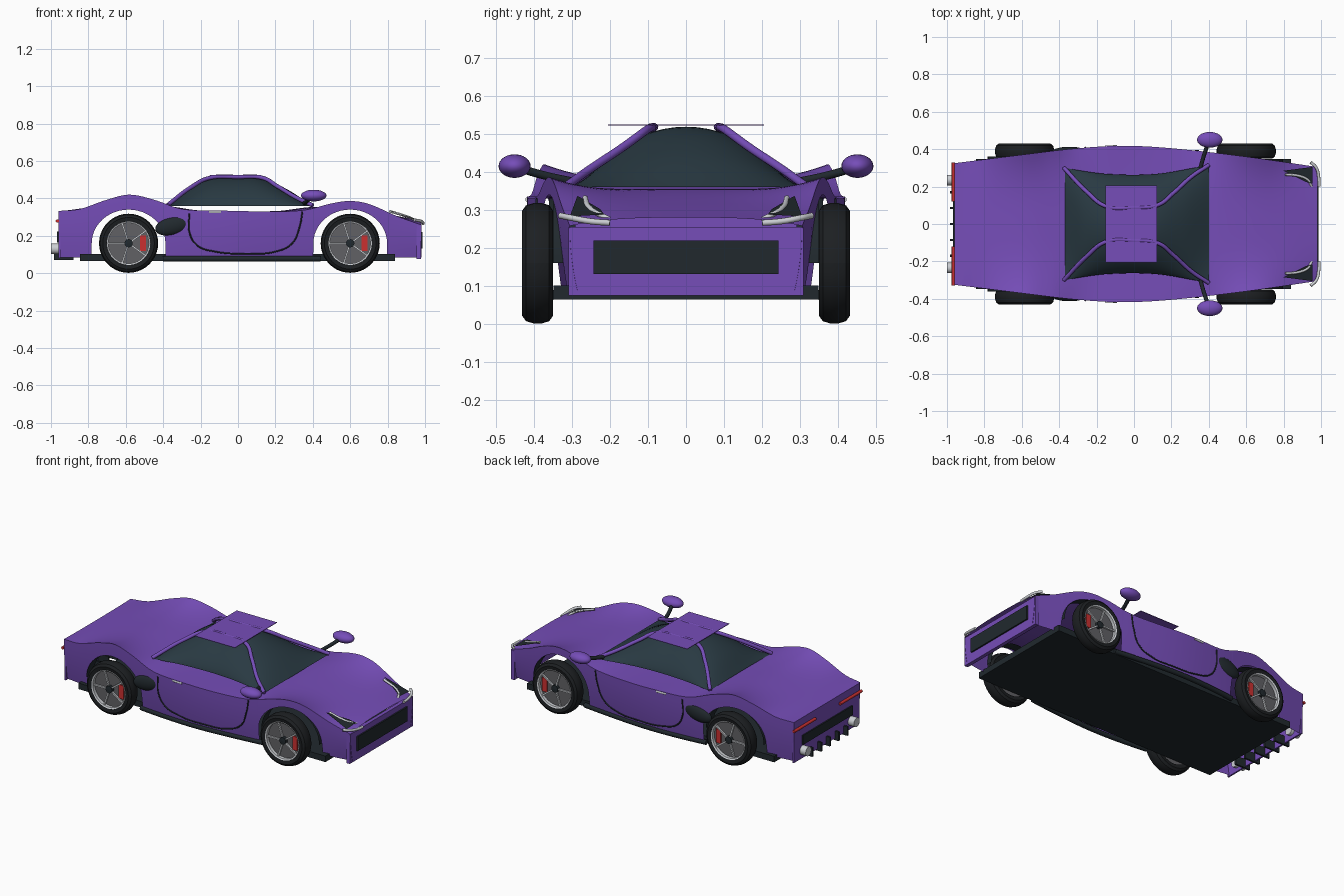
import bpy, bmesh, math
from mathutils import Matrix, Vector

if "Cube" in bpy.data.objects:
    bpy.data.objects.remove(bpy.data.objects["Cube"])

def mat(name, c):
    m = bpy.data.materials.new(name)
    m.diffuse_color = (*c, 1)
    m.use_nodes = True
    m.node_tree.nodes["Principled BSDF"].inputs["Base Color"].default_value = m.diffuse_color
    return m

PURPLE = mat("purple_paint", (0.18, 0.075, 0.48))
DARK = mat("dark_trim", (0.015, 0.022, 0.027))
GLASS = mat("tinted_glass", (0.022, 0.042, 0.055))
TIRE = mat("rubber", (0.012, 0.014, 0.016))
RIM = mat("rim_grey", (0.12, 0.12, 0.13))
SILVER = mat("silver", (0.6, 0.62, 0.65))
RED = mat("red", (0.6, 0.03, 0.03))

def finish(bm, name, m, smooth=True, angle=35):
    bmesh.ops.recalc_face_normals(bm, faces=bm.faces)
    me = bpy.data.meshes.new(name)
    bm.to_mesh(me)
    bm.free()
    ob = bpy.data.objects.new(name, me)
    bpy.context.collection.objects.link(ob)
    me.materials.append(m)
    if smooth:
        bpy.ops.object.select_all(action='DESELECT')
        ob.select_set(True)
        bpy.context.view_layer.objects.active = ob
        bpy.ops.object.shade_smooth_by_angle(angle=math.radians(angle))
    return ob

def box(name, lo, hi, m):
    bm = bmesh.new()
    size = [b - a for a, b in zip(lo, hi)]
    mid = [(a + b) / 2 for a, b in zip(lo, hi)]
    bmesh.ops.create_cube(bm, size=1, matrix=Matrix.Translation(mid) @ Matrix.Diagonal((*size, 1)))
    return finish(bm, name, m, False)

def ellipsoid(name, loc, radii, m, tilt=0):
    bm = bmesh.new()
    M = Matrix.Translation(loc) @ Matrix.Rotation(tilt, 4, 'Y') @ Matrix.Diagonal((*radii, 1))
    bmesh.ops.create_uvsphere(bm, u_segments=28, v_segments=16, radius=1, matrix=M)
    return finish(bm, name, m)

def tube(name, pts, r, m):
    cu = bpy.data.curves.new(name, 'CURVE')
    cu.dimensions = '3D'
    cu.bevel_depth, cu.bevel_resolution, cu.use_fill_caps = r, 3, True
    sp = cu.splines.new('BEZIER')
    sp.bezier_points.add(len(pts) - 1)
    for bp, p in zip(sp.bezier_points, pts):
        bp.co = p
        bp.handle_left_type = bp.handle_right_type = 'AUTO'
    cu.materials.append(m)
    ob = bpy.data.objects.new(name, cu)
    bpy.context.collection.objects.link(ob)
    return ob

def grid(name, rows, m, angle=35):
    bm = bmesh.new()
    vs = [[bm.verts.new(p) for p in row] for row in rows]
    for a, b in zip(vs, vs[1:]):
        for i in range(len(a) - 1):
            bm.faces.new((a[i], a[i + 1], b[i + 1], b[i]))
    return finish(bm, name, m, True, angle)

def lathe(name, profile, loc, side, m, n=40):
    # profile of (radius, y), turned about the y axis
    rows = []
    for k in range(n + 1):
        a = 2 * math.pi * k / n
        rows.append([(loc[0] + r * math.cos(a), side * y, loc[1] + r * math.sin(a)) for r, y in profile])
    return grid(name, rows, m)

def spline(tab):
    def f(x):
        x = min(max(x, tab[0][0]), tab[-1][0])
        i = max(j for j in range(len(tab) - 1) if tab[j][0] <= x)
        def slope(j):
            a, b = tab[max(j - 1, 0)], tab[min(j + 1, len(tab) - 1)]
            return (b[1] - a[1]) / (b[0] - a[0])
        (x0, y0), (x1, y1) = tab[i], tab[i + 1]
        h = x1 - x0
        t = (x - x0) / h
        return (y0 * (1 + 2 * t) * (1 - t) ** 2 + h * slope(i) * t * (1 - t) ** 2
                + y1 * t * t * (3 - 2 * t) - h * slope(i + 1) * t * t * (1 - t))
    return f

# body shape along its length: half width, fender crest, centre line
width = spline([(-0.96, 0.325), (-0.6, 0.37), (-0.3, 0.405), (-0.05, 0.418), (0.2, 0.405), (0.6, 0.36), (0.98, 0.305)])
crest = spline([(-0.96, 0.333), (-0.85, 0.342), (-0.7, 0.393), (-0.58, 0.42), (-0.45, 0.393), (-0.3, 0.343),
                (-0.1, 0.335), (0.2, 0.33), (0.36, 0.338), (0.5, 0.373), (0.6, 0.386), (0.7, 0.37), (0.85, 0.305), (0.98, 0.258)])
centre = spline([(-0.96, 0.33), (-0.6, 0.372), (-0.37, 0.358), (-0.2, 0.335), (0.2, 0.332), (0.4, 0.354),
                 (0.6, 0.345), (0.8, 0.315), (0.98, 0.28)])
AX = (-0.585, 0.6)
AR, AZ, WZ, BOT = 0.197, 0.18, 0.16, 0.085

def side_y(x, z):
    t = (crest(x) - z) / (crest(x) - 0.08)
    return width(x) - 0.022 * t * t

# body shell with wheel arches
stations = [(-0.96 + 1.94 * i / 70, BOT) for i in range(71)]
stations = [s for s in stations if all(abs(s[0] - c) > AR + 0.004 for c in AX)]
for c in AX:
    stations += [(c - AR - 0.001, BOT), (c + AR + 0.001, BOT)]
    stations += [(c - AR * math.cos(math.pi * k / 24), WZ + AZ * math.sin(math.pi * k / 24)) for k in range(25)]
stations.sort()
rows = []
for x, zb in stations:
    zf, zc, w = crest(x), centre(x), width(x)
    flank = [zb + (zf - zb) * k / 6 for k in range(6)]
    left = [(x, -side_y(x, z), z) for z in flank]
    top = [(x, w * u / 14, zc + (zf - zc) * abs(u / 14) ** 3) for u in range(-14, 15)]
    rows.append(left + top + [(p[0], -p[1], p[2]) for p in reversed(left)])
grid("body_shell", rows, PURPLE, 45)

# end panels, grilles, floor, roof
box("front_panel", (0.955, -0.308, 0.075), (0.978, 0.308, 0.255), PURPLE)
box("front_grille", (0.97, -0.243, 0.132), (0.987, 0.243, 0.22), DARK)
box("rear_panel", (-0.96, -0.32, 0.08), (-0.95, 0.32, 0.33), PURPLE)
box("rear_grille", (-0.968, -0.243, 0.165), (-0.955, 0.243, 0.222), DARK)
box("floor", (-0.845, -0.348, 0.065), (0.84, 0.348, 0.102), DARK)
box("roof_panel", (-0.152, -0.205, 0.521), (0.122, 0.205, 0.524), PURPLE)

# glass canopy
high = spline([(-0.37, 0.003), (-0.27, 0.09), (-0.15, 0.148), (0, 0.158), (0.12, 0.15), (0.26, 0.09), (0.4, 0.0)])
wide = spline([(-0.375, 0.3), (-0.15, 0.268), (0.12, 0.268), (0.4, 0.315)])
rows = []
for i in range(41):
    x = -0.37 + 0.77 * i / 40
    us = [math.sin(math.pi / 2 * u / 14) for u in range(-14, 15)]
    rows.append([(x, wide(x) * u, 0.36 + high(x) * max(0, 1 - u * u) ** 0.75) for u in us])
grid("glass_canopy", rows, GLASS, 60)

# diffuser fins
for k in range(-2, 3):
    box("diffuser_fin", (-0.985, k * 0.085 - 0.006, 0.07), (-0.88, k * 0.085 + 0.006, 0.125), DARK)

for s, tag in ((-1, "right"), (1, "left")):
    def m(pts):
        return [(x, s * y, z) for x, y, z in pts]
    # roof pillars
    tube("roof_pillar_" + tag, m([(0.40, 0.315, 0.362), (0.31, 0.255, 0.405), (0.21, 0.165, 0.465), (0.13, 0.103, 0.51),
         (0, 0.088, 0.515), (-0.15, 0.095, 0.51), (-0.25, 0.17, 0.46), (-0.375, 0.30, 0.365)]), 0.011, PURPLE)
    # door seam, handle, sill, side scoop
    seam = [(-0.26, 0.32), (-0.26, 0.22), (-0.22, 0.15), (-0.12, 0.115), (0.05, 0.105), (0.2, 0.115), (0.29, 0.16),
            (0.33, 0.25), (0.345, 0.33)]
    tube("door_seam_" + tag, m([(x, side_y(x, z) + 0.001, z) for x, z in seam]), 0.004, DARK)
    tube("door_handle_" + tag, m([(-0.155, 0.412, 0.327), (-0.09, 0.415, 0.327)]), 0.007, SILVER)
    tube("sill_" + tag, m([(x / 100, side_y(x / 100, BOT) - 0.004, 0.077) for x in range(-40, 45, 14)]), 0.015, DARK)
    ellipsoid("side_scoop_" + tag, (-0.345, s * 0.383, 0.255), (0.1, 0.03, 0.05), DARK, -0.25)
    # mirrors
    ellipsoid("mirror_" + tag, (0.405, s * 0.45, 0.415), (0.068, 0.042, 0.031), PURPLE)
    tube("mirror_stalk_" + tag, m([(0.355, 0.3, 0.375), (0.375, 0.37, 0.39), (0.395, 0.43, 0.407)]), 0.011, DARK)
    # headlights
    tube("headlight_upper_trim_" + tag, m([(0.81, 0.265, 0.332), (0.89, 0.255, 0.307), (0.93, 0.235, 0.292), (0.95, 0.2, 0.275)]), 0.007, SILVER)
    tube("headlight_lower_trim_" + tag, m([(0.945, 0.33, 0.285), (0.975, 0.3, 0.279), (0.988, 0.25, 0.27), (0.99, 0.2, 0.266)]), 0.008, SILVER)
    bm = bmesh.new()
    bm.faces.new([bm.verts.new(p) for p in m([(0.8, 0.285, 0.337), (0.92, 0.225, 0.302), (0.955, 0.215, 0.288), (0.955, 0.305, 0.283)])])
    finish(bm, "headlight_lens_" + tag, DARK, False)
    # tail lights and exhausts
    tube("tail_light_" + tag, m([(-0.966, 0.12, 0.279), (-0.966, 0.33, 0.279)]), 0.009, RED)
    bm = bmesh.new()
    M = Matrix.Translation((-0.965, s * 0.235, 0.13)) @ Matrix.Rotation(math.pi / 2, 4, 'Y')
    bmesh.ops.create_cone(bm, cap_ends=True, segments=24, radius1=0.028, radius2=0.028, depth=0.07, matrix=M)
    finish(bm, "exhaust_" + tag, SILVER)
    # wheels and arch liners
    for cx, end in zip(AX, ("rear", "front")):
        nm = "_%s_%s" % (end, tag)
        lathe("tire" + nm, [(0.115, 0.352), (0.138, 0.349), (0.152, 0.359), (0.158, 0.378), (0.158, 0.4),
              (0.152, 0.42), (0.138, 0.43), (0.117, 0.426), (0.113, 0.405)], (cx, WZ), s, TIRE)
        lathe("rim_disc" + nm, [(0, 0.36), (0.116, 0.36), (0.116, 0.405), (0, 0.405)], (cx, WZ), s, RIM)
        lathe("rim_ring" + nm, [(0.108, 0.402), (0.108, 0.424), (0.116, 0.428), (0.119, 0.42), (0.119, 0.402)], (cx, WZ), s, SILVER)
        lathe("hub" + nm, [(0.022, 0.4), (0.022, 0.424), (0, 0.426)], (cx, WZ), s, DARK)
        bm = bmesh.new()
        for k in range(5):
            M = (Matrix.Translation((cx, s * 0.415, WZ)) @ Matrix.Rotation(math.radians(36 + 72 * k), 4, 'Y')
                 @ Matrix.Translation((0.063, 0, 0)) @ Matrix.Diagonal((0.096, 0.01, 0.009, 1)))
            bmesh.ops.create_cube(bm, size=1, matrix=M)
        finish(bm, "spokes" + nm, SILVER, False)
        box("brake_caliper" + nm, (cx + 0.06, min(s * 0.4, s * 0.412), WZ - 0.042),
            (cx + 0.092, max(s * 0.4, s * 0.412), WZ + 0.042), RED)
        arc = [math.pi * k / 24 for k in range(25)]
        grid("arch_liner" + nm, [[(cx - AR * math.cos(a), s * y, WZ + AZ * math.sin(a)) for y in (0.29, width(cx) - 0.012)]
                                 for a in arc], DARK)
